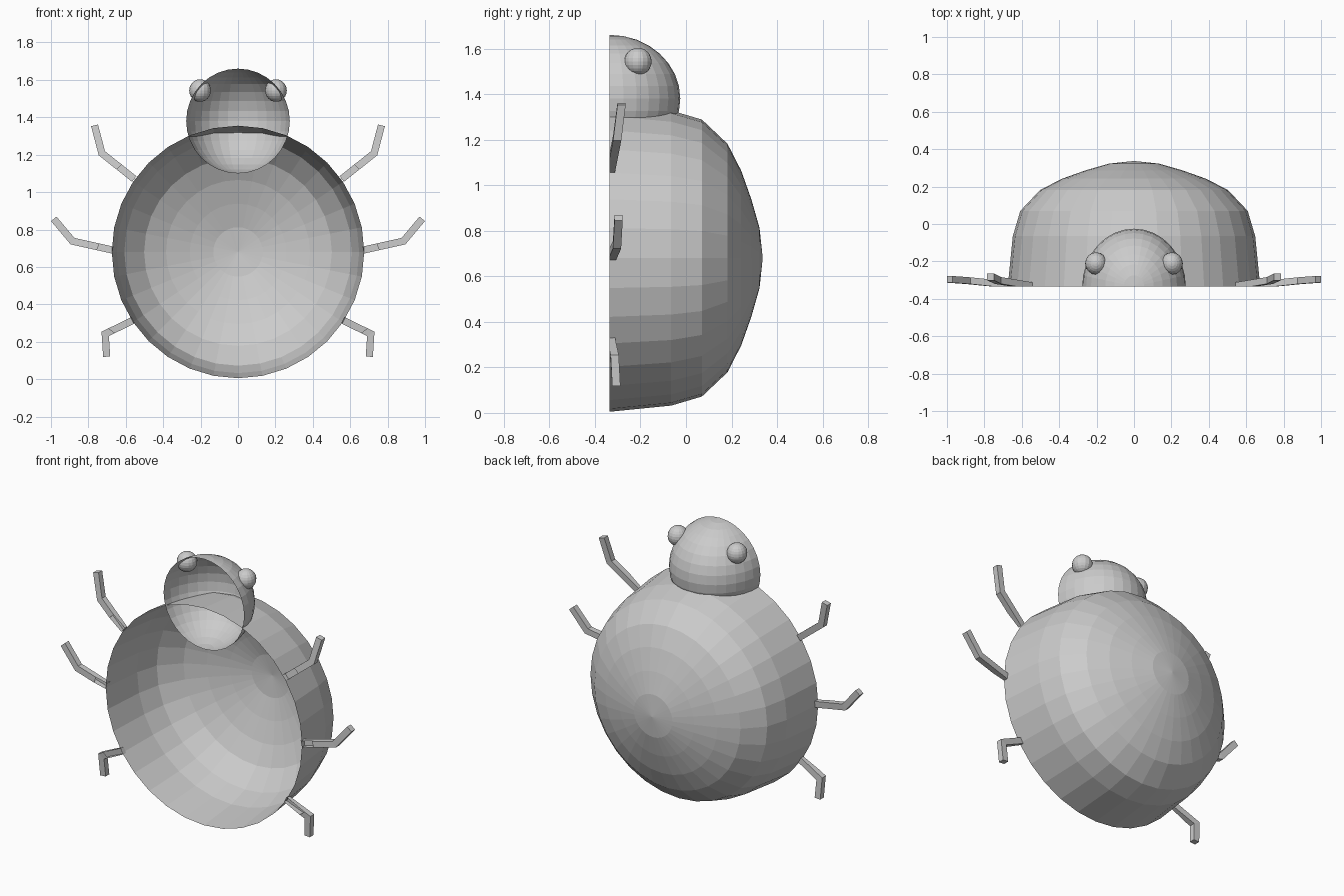
import bpy, bmesh, math
from mathutils import Vector, Matrix

if "Cube" in bpy.data.objects:
    bpy.data.objects.remove(bpy.data.objects["Cube"])

CUT_Y = -0.335  # flat open front of the half-model


def finish(bm, name, cut=False):
    if cut:
        geom = bm.verts[:] + bm.edges[:] + bm.faces[:]
        bmesh.ops.bisect_plane(bm, geom=geom, dist=1e-5, plane_co=(0, CUT_Y, 0),
                               plane_no=(0, -1, 0), clear_outer=True)
    bmesh.ops.recalc_face_normals(bm, faces=bm.faces[:])
    me = bpy.data.meshes.new(name)
    bm.to_mesh(me)
    bm.free()
    ob = bpy.data.objects.new(name, me)
    bpy.context.collection.objects.link(ob)
    return ob


def ellipsoid(name, centre, radii, segs, rings, cut=False):
    bm = bmesh.new()
    m = Matrix.Translation(centre) @ Matrix.Diagonal((*radii, 1))
    bmesh.ops.create_uvsphere(bm, u_segments=segs, v_segments=rings, radius=1, matrix=m)
    return finish(bm, name, cut)


# Domed shell: profile (radius, y) turned around the y axis, open at the front
profile = [(0.675, CUT_Y), (0.648, -0.065), (0.608, 0.07), (0.502, 0.182),
           (0.385, 0.242), (0.258, 0.287), (0.132, 0.323)]
SEGS, CZ = 32, 0.68
bm = bmesh.new()
loops = []
for r, y in profile:
    loops.append([bm.verts.new((r * math.sin(2 * math.pi * i / SEGS), y,
                                CZ + r * math.cos(2 * math.pi * i / SEGS)))
                  for i in range(SEGS)])
apex = bm.verts.new((0, 0.337, CZ))
for i in range(SEGS):
    j = (i + 1) % SEGS
    for a, b in zip(loops, loops[1:]):
        bm.faces.new((a[i], a[j], b[j], b[i]))
    bm.faces.new((loops[-1][i], loops[-1][j], apex))
finish(bm, "shell")

# Half head
ellipsoid("head", (0, CUT_Y, 1.38), (0.277, 0.31, 0.28), 32, 16, cut=True)

# Eyes
for side, label in ((-1, "left"), (1, "right")):
    ellipsoid(label + "_eye", (side * 0.203, -0.211, 1.543), (0.058, 0.06, 0.06), 16, 12)


# Legs: square bars bent at the knee
def leg(name, pts, half=0.019, depth=0.018):
    p = [Vector(q) for q in pts]
    dirs = [Vector((b.x - a.x, 0, b.z - a.z)).normalized() for a, b in zip(p, p[1:])]
    bm = bmesh.new()
    loops = []
    for k, q in enumerate(p):
        d0, d1 = dirs[max(k - 1, 0)], dirs[min(k, len(dirs) - 1)]
        t = (d0 + d1).normalized()
        n = Vector((-t.z, 0, t.x)) * (half / t.dot(d0))
        dy = Vector((0, depth, 0))
        loops.append([bm.verts.new(q + v) for v in (n + dy, n - dy, -n - dy, -n + dy)])
    for a, b in zip(loops, loops[1:]):
        for i in range(4):
            j = (i + 1) % 4
            bm.faces.new((a[i], a[j], b[j], b[i]))
    bm.faces.new(loops[0])
    bm.faces.new(loops[-1])
    finish(bm, name, cut=True)


legs = {
    "front_leg": [(0.555, -0.33, 1.07), (0.728, -0.302, 1.208), (0.767, -0.283, 1.357)],
    "middle_leg": [(0.67, -0.325, 0.69), (0.885, -0.303, 0.738), (0.985, -0.296, 0.857)],
    "rear_leg": [(0.56, -0.33, 0.315), (0.71, -0.313, 0.242), (0.702, -0.306, 0.12)],
}
for name, pts in legs.items():
    for side, label in ((-1, "left_"), (1, "right_")):
        leg(label + name, [(side * x, y, z) for x, y, z in pts])
